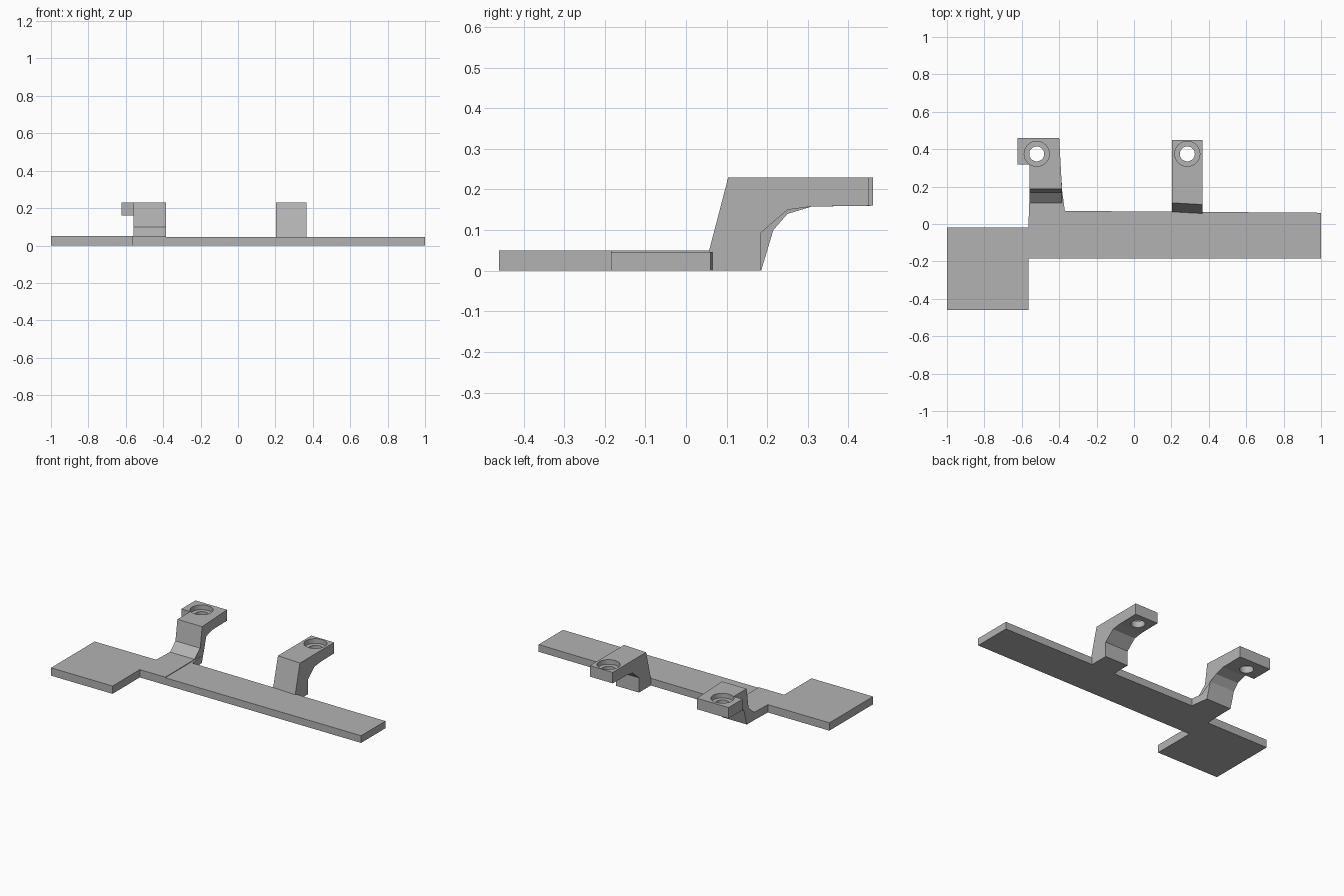
import bpy, bmesh, math

if "Cube" in bpy.data.objects:
    bpy.data.objects.remove(bpy.data.objects["Cube"], do_unlink=True)

grey = bpy.data.materials.new("plain_grey")
grey.use_nodes = True
grey.diffuse_color = (0.45, 0.45, 0.45, 1)
grey.node_tree.nodes["Principled BSDF"].inputs["Base Color"].default_value = grey.diffuse_color


def loft(name, start, end):
    """Solid between two matching outlines."""
    bm = bmesh.new()
    a = [bm.verts.new(p) for p in start]
    b = [bm.verts.new(p) for p in end]
    bm.faces.new(a)
    bm.faces.new(b[::-1])
    for i in range(len(a)):
        j = (i + 1) % len(a)
        bm.faces.new((a[j], a[i], b[i], b[j]))
    bmesh.ops.recalc_face_normals(bm, faces=bm.faces)
    mesh = bpy.data.meshes.new(name)
    bm.to_mesh(mesh)
    bm.free()
    mesh.materials.append(grey)
    obj = bpy.data.objects.new(name, mesh)
    bpy.context.scene.collection.objects.link(obj)
    return obj


def slab(name, outline, z0, z1):
    return loft(name, [(x, y, z0) for x, y in outline], [(x, y, z1) for x, y in outline])


def combine(obj, tool, operation):
    mod = obj.modifiers.new(operation, "BOOLEAN")
    mod.operation, mod.object, mod.solver = operation, tool, "EXACT"
    bpy.context.view_layer.objects.active = obj
    bpy.ops.object.modifier_apply(modifier=mod.name)
    bpy.data.objects.remove(tool, do_unlink=True)


def cut_screw_hole(obj, x, y):
    # Through hole with a wider counterbore at the top
    for radius, bottom in ((0.04, 0.1), (0.067, 0.2)):
        circle = [(x + radius * math.cos(math.tau * i / 40),
                   y + radius * math.sin(math.tau * i / 40)) for i in range(40)]
        combine(obj, slab("hole_cutter", circle, bottom, 0.3), "DIFFERENCE")


# Base plate: end pad and bracket section, then the slightly thinner long strip
slab("end_plate", [(-1, -0.46), (-0.565, -0.46), (-0.565, -0.185), (-0.385, -0.185),
                   (-0.385, 0.185), (-0.56, 0.11), (-0.565, -0.02), (-1, -0.02)], 0, 0.05)
slab("long_strip", [(-0.385, -0.185), (1, -0.185), (1, 0.06), (-0.37, 0.07),
                    (-0.385, 0.185)], 0, 0.046)

# Underside curve shared by both arms, from the tip down
left_profile = [(0.06, 0), (0.06, 0.05), (0.112, 0.05), (0.168, 0.1), (0.188, 0.23),
                (0.46, 0.23), (0.46, 0.16), (0.31, 0.158), (0.25, 0.14),
                (0.215, 0.1), (0.185, 0)]
right_profile = [(0.06, 0), (0.06, 0.046), (0.108, 0.23), (0.45, 0.23), (0.45, 0.16),
                 (0.31, 0.158), (0.25, 0.15), (0.185, 0.094), (0.185, 0)]

# Arm with a kinked riser and a side ear at its tip
arm = loft("curved_arm", [(-0.56, y, z) for y, z in left_profile],
           [(-0.385 if y < 0.24 else -0.4, y, z) for y, z in left_profile])
ear = slab("arm_ear", [(-0.623, 0.318), (-0.5, 0.318), (-0.5, 0.46), (-0.623, 0.46)], 0.16, 0.23)
combine(arm, ear, "UNION")
cut_screw_hole(arm, -0.52, 0.375)

# Straight arm, its front face turned a little
arm = loft("straight_arm",
           [(0.203, y + (0.005 if y < 0.12 else 0), z) for y, z in right_profile],
           [(0.365, y - (0.004 if y < 0.12 else 0), z) for y, z in right_profile])
cut_screw_hole(arm, 0.285, 0.375)
